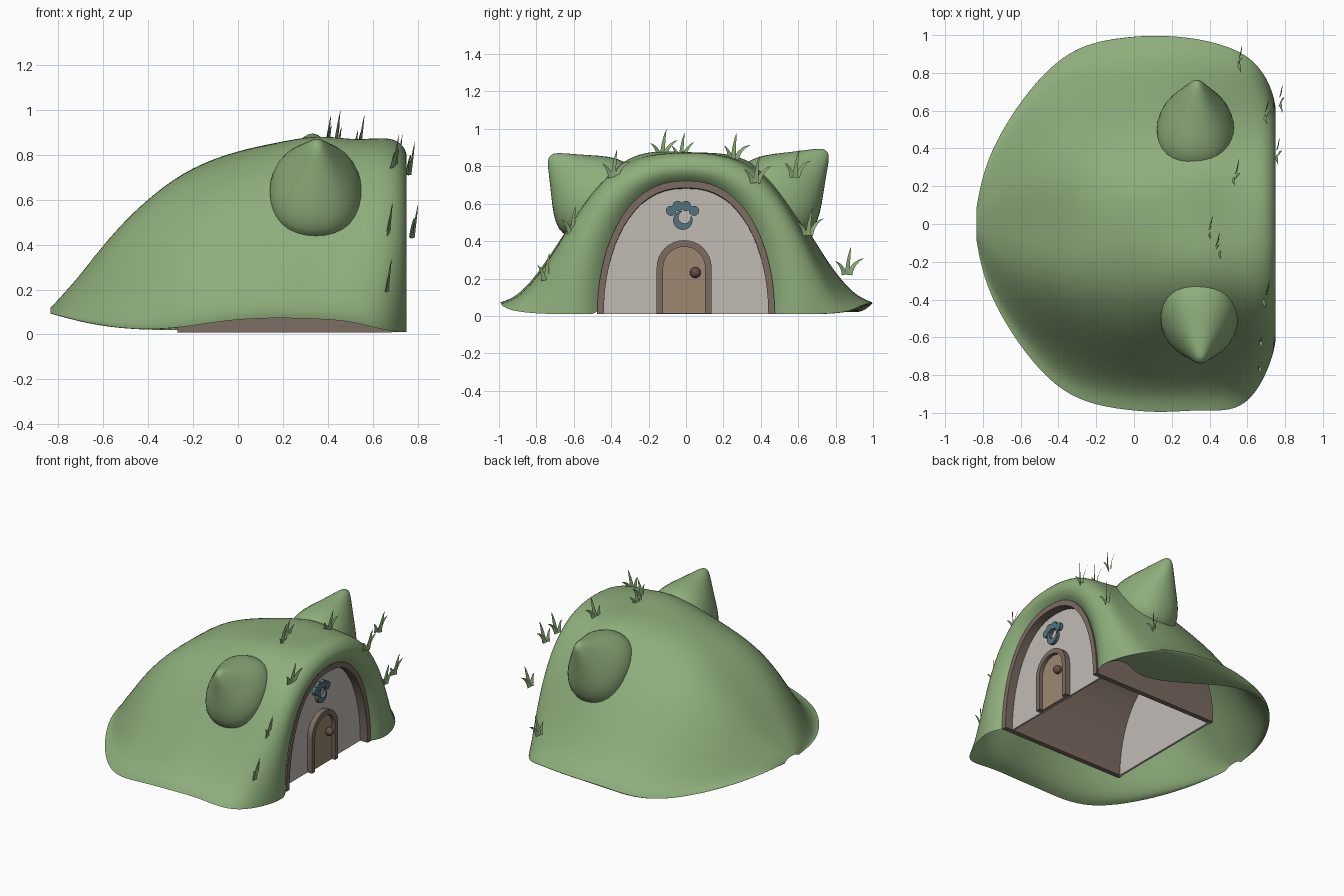
import bpy, bmesh, math, random
from mathutils import Vector

if "Cube" in bpy.data.objects:
    bpy.data.objects.remove(bpy.data.objects["Cube"])

random.seed(4)


def mat(name, r, g, b):
    m = bpy.data.materials.new(name)
    m.diffuse_color = (r, g, b, 1)
    m.use_nodes = True
    m.node_tree.nodes["Principled BSDF"].inputs["Base Color"].default_value = m.diffuse_color
    return m


GREEN = mat("grass_green", .27, .42, .20)
WALL = mat("plaster", .54, .50, .46)
BROWN = mat("dark_wood", .20, .15, .12)
WOOD = mat("door_wood", .34, .25, .17)
TEAL = mat("teal", .09, .17, .20)
KNOB = mat("knob_brown", .13, .08, .06)


def make(name, verts, faces, material, subsurf=0, smooth=40):
    me = bpy.data.meshes.new(name)
    me.from_pydata([tuple(v) for v in verts], [], faces)
    bm = bmesh.new()
    bm.from_mesh(me)
    bmesh.ops.recalc_face_normals(bm, faces=bm.faces)
    bm.to_mesh(me)
    bm.free()
    ob = bpy.data.objects.new(name, me)
    bpy.context.collection.objects.link(ob)
    me.materials.append(material)
    if subsurf:
        s = ob.modifiers.new("subsurf", "SUBSURF")
        s.levels = s.render_levels = subsurf
    for o in bpy.context.selected_objects:
        o.select_set(False)
    ob.select_set(True)
    bpy.context.view_layer.objects.active = ob
    bpy.ops.object.shade_smooth_by_angle(angle=math.radians(smooth))
    return ob


def grid_faces(rows, cols, wrap=False):
    n = cols if wrap else cols - 1
    return [(i * cols + j, i * cols + (j + 1) % cols,
             (i + 1) * cols + (j + 1) % cols, (i + 1) * cols + j)
            for i in range(rows - 1) for j in range(n)]


def prism(name, outline, x0, x1, material):
    n = len(outline)
    verts = [(x, y, z) for x in (x0, x1) for y, z in outline]
    faces = [tuple(range(n)), tuple(range(n, 2 * n))] + grid_faces(2, n, True)
    return make(name, verts, faces, material)


def band(name, outer, inner, x0, x1, material, taper=1.0):
    # closed loop of four corners swept along an arch
    verts = []
    for (yo, zo), (yi, zi) in zip(outer, inner):
        verts += [(x0, yo, zo * taper), (x1, yo, zo), (x1, yi, zi), (x0, yi, zi * taper)]
    n = len(outer)
    faces = grid_faces(n, 4, True) + [(0, 1, 2, 3), tuple(4 * n - 4 + k for k in range(4))]
    return make(name, verts, faces, material)


def arch_point(u, a, h):
    p = u * math.pi / 2
    return math.copysign(a * abs(math.sin(p)) ** .85, u), .01 + (h - .01) * math.cos(p)


def arch(a, h, n=32):
    return [arch_point(-1 + 2 * i / n, a, h) for i in range(n + 1)]


def door_arch(w, top, n=16, cy=-.01):
    arc = [(cy - w * math.cos(math.pi * i / n), top - w + w * math.sin(math.pi * i / n))
           for i in range(n + 1)]
    return [(cy - w, .012)] + arc + [(cy + w, .012)]


# mound: arch sections along x (x, half width, height, rim z, blend to doorway arch)
sections = [(-.835, .08, .11, .095, 0), (-.80, .28, .15, .085, 0), (-.71, .48, .255, .06, 0),
            (-.58, .68, .43, .035, 0), (-.42, .86, .595, .02, 0), (-.25, .95, .72, .03, 0),
            (-.05, .985, .795, .065, 0), (.15, 1.0, .85, .075, 0), (.35, .98, .895, .07, 0),
            (.50, .94, .87, .06, 0), (.62, .88, .875, .03, .2), (.71, .77, .87, .01, .6),
            (.757, .62, .81, .01, 1), (.747, .53, .755, .01, 1), (.70, .468, .715, .01, 1)]
COLS = 29
verts = []
for x, w, h, rim, b in sections:
    for j in range(COLS):
        u = -1 + 2 * j / (COLS - 1)
        side = 1 + (.09 * math.exp(-((x - .58) / .12) ** 2) if u < 0 else .01 * (x > -.3))
        bulge = .14 * math.exp(-((x - .5) / .25) ** 2) if u > 0 else .03
        f = (1 + math.cos(math.pi * abs(u) ** (1.52 + bulge))) / 2
        ya, za = arch_point(u, w, h)
        y = w * u * side * (1 - b) + ya * b
        z = (rim + (h - rim) * f) * (1 - b) + za * b
        wob = .012 * math.sin(7 * x + 2) * math.sin(8 * y + 1) * min(1, 5 * f) * (1 - b)
        verts.append((x, y, z + wob))
    # underside turned in along one flank
    d = .36 * math.exp(-((x - .38) / .40) ** 2) * (1 - b) + .004
    verts += [(x, y - d * k, min(z, max(.02, z - d * s)))
              for k, s in ((.04, .03), (.38, .3), (1, .35))]
make("mound", verts, grid_faces(len(sections), COLS + 3), GREEN, 2, 60)

# two horn-shaped lumps on the roof
profile = [(-.12, .75), (-.03, .98), (.03, .99), (.11, .85), (.20, .57), (.28, .33),
           (.335, .17), (.36, .06)]
SEG = 16
for side, name in ((-1, "left_lump"), (1, "right_lump")):
    base = Vector((.345 if side < 0 else .325, side * .485, .625))
    axis = Vector((0.02, side * .72, .69)).normalized()
    down = Vector((0, side * .69, -.72))
    reach = .93 if side < 0 else 1.03
    verts = []
    for t, r in profile:
        for k in range(SEG):
            a = 2 * math.pi * k / SEG
            r2 = r * (1 + .03 * math.cos(4 * a + math.pi))
            verts.append(base + axis * t * reach + Vector((1, 0, 0)) * .22 * r2 * math.cos(a)
                         + down * .27 * r2 * math.sin(a))
    faces = grid_faces(len(profile), SEG, True)
    faces.append(tuple(range((len(profile) - 1) * SEG, len(profile) * SEG)))
    make(name, verts, faces, GREEN, 1, 180)

# vaulted room, front wall and back wall
band("vault", arch(.475, .722), arch(.44, .685), -.27, .715, BROWN, .9)
prism("front_wall", arch(.45, .69), .645, .657, WALL)
prism("back_wall", [(y, z * .9) for y, z in arch(.45, .69)], -.265, -.25, WALL)

# door, frame and knob
band("door_frame", door_arch(.147, .405), door_arch(.112, .37), .64, .695, BROWN)
prism("door", door_arch(.115, .373), .642, .67, WOOD)


def ball(name, loc, r, material):
    bm = bmesh.new()
    bmesh.ops.create_uvsphere(bm, u_segments=20, v_segments=12, radius=r)
    vs = [v.co + Vector(loc) for v in bm.verts]
    fs = [tuple(v.index for v in f.verts) for f in bm.faces]
    bm.free()
    make(name, vs, fs, material, 0, 180)


ball("door_knob", (.688, .05, .232), .029, KNOB)


# wall ornament: four discs over a crescent
def disc(cy, cz, r, n=20):
    return [(cy + r * math.cos(2 * math.pi * i / n), cz + r * math.sin(2 * math.pi * i / n))
            for i in range(n)]


for i, (y, z) in enumerate([(-.08, .562), (-.045, .588), (0, .588), (.043, .562)]):
    prism(f"ornament_disc_{i}", disc(y, z, .027), .65, .68, TEAL)
outer, inner = [], []
for i in range(21):
    a = math.radians(95 + 290 * i / 20)
    r = .046 - .032 * math.sin(math.pi * i / 20)
    outer.append((-.017 + .052 * math.cos(a), .512 + .052 * math.sin(a)))
    inner.append((-.017 + r * math.cos(a), .512 + r * math.sin(a)))
band("ornament_crescent", outer, inner, .65, .678, TEAL)

# grass tufts: three curved tapering blades each
tufts = [(.40, -.03, .83), (.44, -.13, .85), (.53, .25, .83), (.69, -.39, .74), (.76, .37, .71),
         (.70, .58, .74), (.77, .65, .43), (.67, -.61, .44), (.66, -.75, .19), (.56, .86, .22)]
for i, (x, y, z) in enumerate(tufts):
    verts, faces = [], []
    for lean, length in ((-.55, .09), (.15, .15), (.75, .12)):
        lean *= random.uniform(.8, 1.2)
        p = Vector((x + random.uniform(-.012, .012), y + lean * .02, z))
        start = len(verts)
        for k in range(6):
            t = k / 5
            a = lean * (.35 + 1.3 * t)
            d = Vector((.15, math.sin(a), math.cos(a))).normalized()
            side = Vector((.5, math.cos(a), -math.sin(a))).normalized()
            wid = .015 * (1 - t) ** .7 + .0008
            verts += [p - side * wid, p + side * wid]
            p = p + d * length / 5
        faces += [tuple(start + q for q in f) for f in grid_faces(6, 2)]
    make(f"grass_tuft_{i}", verts, faces, GREEN)
